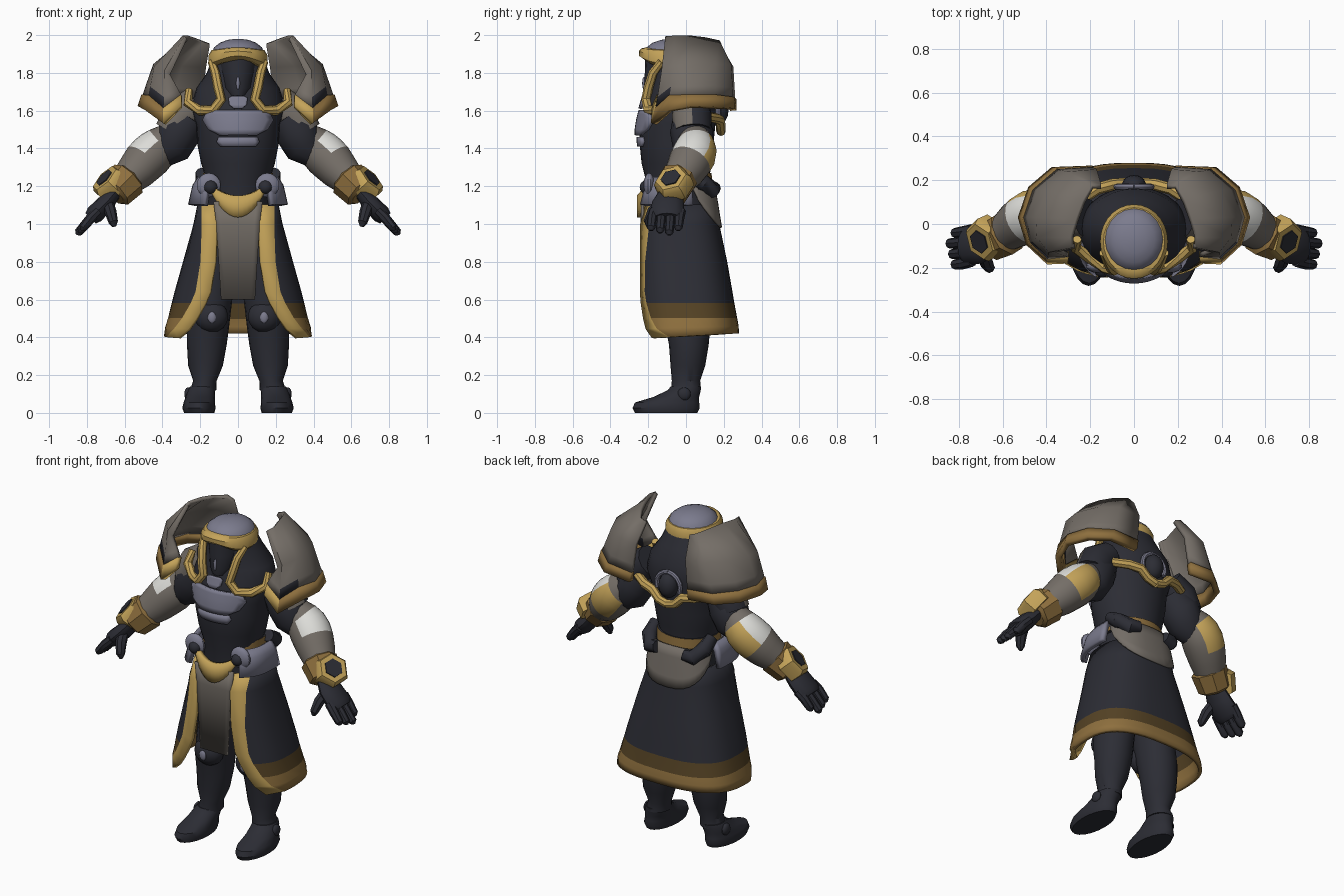
import bpy, bmesh, math
from mathutils import Vector, Matrix

cube = bpy.data.objects.get("Cube")
if cube:
    bpy.data.objects.remove(cube)


def material(name, *rgb):
    m = bpy.data.materials.new(name)
    m.use_nodes = True
    m.diffuse_color = (*rgb, 1)
    m.node_tree.nodes["Principled BSDF"].inputs["Base Color"].default_value = (*rgb, 1)
    return m


DARK = material("charcoal", .025, .026, .035)
GOLD = material("gold", .55, .365, .1)
BRONZE = material("bronze", .27, .16, .048)
BROWN = material("dark bronze", .09, .055, .018)
GREY = material("warm grey", .175, .155, .135)
STEEL = material("lavender steel", .2, .2, .27)
WHITE = material("off white", .72, .72, .69)
parts = []


def finish(name, bm, mats, thick=0, mirror=False):
    bmesh.ops.recalc_face_normals(bm, faces=bm.faces)
    mesh = bpy.data.meshes.new(name)
    bm.to_mesh(mesh)
    bm.free()
    ob = bpy.data.objects.new(name, mesh)
    bpy.context.collection.objects.link(ob)
    for m in mats:
        mesh.materials.append(m)
    if thick:
        mod = ob.modifiers.new("thickness", "SOLIDIFY")
        mod.thickness, mod.offset = thick, 0
    if mirror:
        mod = ob.modifiers.new("mirror", "MIRROR")
        mod.use_mirror_merge = False
    parts.append(ob)


def sheet(name, rows, mats, closed=False, rule=None, **options):
    """Skin rows of points; closed rows become a capped tube."""
    bm = bmesh.new()
    grid = [[bm.verts.new(p) for p in row] for row in rows]
    n = len(grid[0])
    for i in range(len(grid) - 1):
        for j in range(n if closed else n - 1):
            k = (j + 1) % n
            f = bm.faces.new((grid[i][j], grid[i][k], grid[i + 1][k], grid[i + 1][j]))
            if rule:
                f.material_index = rule(f.calc_center_median(), i, j)
    if closed:
        bm.faces.new(grid[0])
        bm.faces.new(grid[-1])
    finish(name, bm, mats, **options)


def stack(name, levels, mats, sides=20, **options):
    """Horizontal ellipses: z, x, y, x radius, y radius."""
    turn = [math.tau * k / sides for k in range(sides)]
    rows = [[(x + rx * math.cos(a), y + ry * math.sin(a), z) for a in turn]
            for z, x, y, rx, ry in levels]
    sheet(name, rows, mats, closed=True, **options)


def limb(name, pts, mats, flat=1, sides=12, mirror=True, **options):
    """Round sections along a path: x, y, z, radius."""
    path = [Vector(p[:3]) for p in pts]
    rows = []
    for i, p in enumerate(path):
        t = (path[min(i + 1, len(path) - 1)] - path[max(i - 1, 0)]).normalized()
        u = (Vector((0, 1, 0)) - t * t.y).normalized()
        v = t.cross(u) * flat
        turn = [math.tau * k / sides for k in range(sides)]
        rows.append([p + pts[i][3] * (u * math.cos(a) + v * math.sin(a)) for a in turn])
    sheet(name, rows, mats, closed=True, mirror=mirror, **options)


def ball(name, loc, size, mat, mirror=True):
    bm = bmesh.new()
    bmesh.ops.create_uvsphere(bm, u_segments=14, v_segments=8, radius=1,
                              matrix=Matrix.Translation(loc) @ Matrix.Diagonal((*size, 1)))
    finish(name, bm, [mat], mirror=mirror)


def sample(table, z):
    for a, b in zip(table, table[1:]):
        if z >= b[0]:
            break
    t = (z - a[0]) / (b[0] - a[0])
    return [p + (q - p) * t for p, q in zip(a, b)]


# Torso with sloping neck: z, x radius, y centre, y radius
TORSO = [(1.9, .13, -.06, .13), (1.8, .165, -.03, .15), (1.72, .22, -.015, .175),
         (1.62, .25, -.025, .195), (1.52, .22, -.045, .2), (1.42, .215, -.05, .195),
         (1.32, .195, -.05, .185), (1.22, .165, -.045, .165), (1.08, .17, -.04, .165)]
stack("torso", [(z, 0, cy, rx, ry) for z, rx, cy, ry in TORSO], [DARK], sides=28)


def chest_plate(name, profile, lift, thick):
    rows = []
    for z, half in profile:
        _, rx, cy, ry = sample(TORSO, z)
        xs = [half * k / 5 for k in range(-5, 6)]
        rows.append([(x, cy - lift - ry * math.sqrt(1 - (x / rx) ** 2), z) for x in xs])
    sheet(name, rows, [STEEL], thick=thick)


chest_plate("chest_plate", [(1.6, .11), (1.58, .165), (1.55, .18), (1.5, .15), (1.47, .09)],
            .012, .03)
chest_plate("rib_plate", [(1.46, .1), (1.435, .11), (1.41, .09)], .006, .02)
chest_plate("throat_badge", [(1.675, .03), (1.665, .05), (1.63, .045), (1.61, .02)], .02, .02)

# Head: mask, arched rim and dome
stack("mask", [(1.9, 0, -.085, .12, .13), (1.8, 0, -.1, .095, .118),
               (1.72, 0, -.12, .08, .105), (1.68, 0, -.13, .055, .09)], [DARK])
ball("mask_slit", (0, -.222, 1.745), (.01, .01, .035), STEEL, mirror=False)
rim = []
for z, rx, ry, arch in ((1.83, .135, .15, .05), (1.85, .155, .168, .04), (1.895, .155, .17, .02),
                        (1.92, .14, .155, .01), (1.925, .115, .13, .01)):
    ring = [math.tau * k / 28 for k in range(28)]
    rim.append([(rx * math.sin(a), -.08 - ry * math.cos(a),
                 z + arch * max(0, math.cos(a)) ** 3) for a in ring])
sheet("helmet_rim", rim, [GOLD], closed=True)
stack("helmet_dome", [(1.9, 0, -.072, .14, .15), (1.935, 0, -.072, .127, .137),
                      (1.96, 0, -.072, .095, .105), (1.975, 0, -.072, .055, .06),
                      (1.98, 0, -.072, .012, .015)], [STEEL])

# Collar border and back ornament
limb("collar_trim", [(.14, -.13, 1.86, .02), (.12, -.175, 1.8, .024), (.105, -.2, 1.72, .025),
                     (.09, -.21, 1.66, .026), (.13, -.2, 1.605, .027), (.2, -.155, 1.6, .027),
                     (.265, -.11, 1.64, .026), (.26, -.07, 1.71, .02)], [GOLD], sides=8)
limb("back_trim", [(.26, .1, 1.57, .025), (.17, .16, 1.56, .027), (.1, .18, 1.55, .027),
                   (.055, .185, 1.505, .025), (0, .185, 1.49, .025)], [GOLD], sides=8)
arc = [math.pi * k / 8 for k in range(6)]
limb("back_ring", [(.08 * math.sin(a), .17, 1.6 + .08 * math.cos(a), .014) for a in arc],
     [STEEL], sides=8)
ball("back_gem", (0, .17, 1.6), (.058, .055, .075), DARK, mirror=False)

# Shoulder shields, running from the back edge round to the front edge
SHIELD = [
    [(.15, .17, 1.95), (.19, .17, 1.965), (.23, .1, 1.98), (.26, .02, 1.99),
     (.285, -.06, 1.99), (.28, -.1, 1.99), (.27, -.1, 1.98)],
    [(.17, .24, 1.83), (.3, .23, 1.84), (.39, .15, 1.84), (.44, .03, 1.84),
     (.435, -.06, 1.83), (.385, -.12, 1.81), (.36, -.12, 1.79)],
    [(.19, .25, 1.66), (.35, .24, 1.67), (.455, .15, 1.68), (.495, .03, 1.68),
     (.465, -.08, 1.68), (.39, -.15, 1.61), (.3, -.14, 1.68)],
    [(.2, .25, 1.6), (.37, .245, 1.61), (.47, .16, 1.615), (.515, .03, 1.62),
     (.48, -.085, 1.6), (.39, -.17, 1.53), (.3, -.165, 1.62)]]
band = [Vector(p).lerp(Vector(q), .7) for p, q in zip(SHIELD[1], SHIELD[2])]
sheet("shoulder_shields", [*SHIELD[:2], band, SHIELD[2]], [GREY, DARK], thick=.022, mirror=True,
      rule=lambda c, i, j: int(i == 2 and j == 4))
sheet("shoulder_shield_trim", SHIELD[2:], [BRONZE, GOLD], thick=.034, mirror=True,
      rule=lambda c, i, j: int(j == 5))


# Arms: the elbow is white on the outside and gold behind
def elbow(c, i, j):
    if not 0 < i < 4:
        return 0
    return 1 if 2 < j < 11 else 2 if j < 3 or j > 20 else 0


limb("shoulders", [(.22, .03, 1.64, .09), (.3, .03, 1.58, .105), (.34, .035, 1.49, .1)],
     [DARK, GREY], rule=lambda c, i, j: int(c.y < .05))
limb("upper_arms", [(.25, .02, 1.57, .09), (.31, .03, 1.49, .115), (.35, .035, 1.41, .105),
                    (.41, .035, 1.36, .07)], [DARK])
limb("forearms", [(.36, .045, 1.46, .08), (.4, .05, 1.425, .1), (.43, .05, 1.395, .113),
                  (.465, .04, 1.36, .118), (.5, .02, 1.325, .115), (.54, -.005, 1.28, .105),
                  (.61, -.055, 1.21, .08)], [GREY, WHITE, GOLD], sides=24, rule=elbow)
limb("bracers", [(.57, -.035, 1.25, .085), (.58, -.04, 1.24, .105), (.65, -.075, 1.17, .095),
                 (.66, -.08, 1.16, .075)], [BRONZE], sides=8)
limb("bracer_plates", [(.645, -.05, 1.185, .1), (.69, -.073, 1.228, .103),
                       (.707, -.081, 1.244, .085)], [GOLD], sides=6)
limb("bracer_inlays", [(.69, -.073, 1.228, .057), (.711, -.083, 1.248, .055)], [DARK], sides=6)

# Hands
limb("palms", [(.64, -.075, 1.18, .06), (.7, -.095, 1.11, .085), (.76, -.1, 1.05, .09),
               (.78, -.1, 1.03, .07)], [DARK], flat=.55)
for k in range(4):
    y = -.17 + k * .048
    reach = .05 + .012 * (k % 3)
    limb("finger", [(.74, y, 1.07, .026), (.78, y - .01, 1.03, .027),
                    (.77 + reach, y - .015, 1.03 - reach, .023),
                    (.775 + reach, y - .015, 1.015 - reach, .01)], [DARK], sides=8)
limb("thumbs", [(.69, -.13, 1.11, .032), (.675, -.175, 1.065, .032), (.66, -.2, 1.01, .025),
                (.655, -.2, .985, .01)], [DARK], sides=8)

# Long coat skirt: z, x radius, y centre, y radius, front edge x
SKIRT = [(1.27, .175, -.03, .15, .1), (1.1, .205, -.035, .185, .11), (1, .225, -.04, .205, .11),
         (.8, .28, -.018, .225, .118), (.64, .325, -.005, .24, .145), (.58, .34, 0, .245, .17),
         (.5, .36, .008, .252, .215), (.45, .375, .012, .256, .255), (.405, .382, .013, .256, .31)]
BOXY = .75


def skirt_point(z, a, lift=0):
    _, rx, cy, ry, _ = sample(SKIRT, z)
    s, c = (math.copysign(abs(v) ** BOXY, v) for v in (math.sin(a), math.cos(a)))
    y = cy - (ry + lift) * c
    return ((rx + lift) * s, y, z + max(0, .5 - z) * .6 * y)


def skirt_angles(rx, edge):
    a, b = (math.asin(min(x / rx, .97) ** (1 / BOXY)) for x in (edge, edge + .075))
    mid = [b + (math.tau - 2 * b) * k / 28 for k in range(29)]
    return [a] + mid + [math.tau - a]


def skirt_colour(c, i, j):
    if j in (0, 29):
        return 1
    return 0 if i < 4 else 2 if i == 4 else 3


sheet("coat_skirt", [[skirt_point(r[0], a) for a in skirt_angles(r[1], r[4])] for r in SKIRT[1:]],
      [DARK, GOLD, BROWN, BRONZE], rule=skirt_colour, thick=.022)
flap = [math.radians(105 + 150 * k / 16) for k in range(17)]
drop = [.03 + .21 * math.sin(math.pi * k / 16) ** .7 for k in range(17)]
sheet("back_flap", [[skirt_point(1.22 - d * v / 4, a, .016) for a, d in zip(flap, drop)]
                    for v in range(5)], [GREY], thick=.012)
sheet("front_cloth", [[(half * k / 4, -.232 + .15 * (half * k / 4) ** 2, z) for k in range(-4, 5)]
                      for z, half in ((1.12, .13), (1, .115), (.6, .09))], [GREY], thick=.016)

# Belt, buckle and hip armour
stack("belt", [(1.2, 0, -.03, .185, .172), (1.27, 0, -.03, .185, .165)], [DARK, BRONZE],
      sides=28, rule=lambda c, i, j: int(c.y > -.16))
span = [k / 6 for k in range(-6, 7)]
sheet("buckle", [[(.135 * u, -.245 + .04 * u * u, low + rise * u * u) for u in span]
                 for low, rise in ((1.15, .05), (1.09, .08), (1.035, .13))], [GOLD], thick=.03)
sheet("hip_guards", [[skirt_point(z, math.radians(g), lift) for g in range(36, 103, 6)]
                     for z, lift in ((1.24, .02), (1.2, .04), (1.1, .045))],
      [STEEL], thick=.03, mirror=True)
ball("hip_knob_plates", (.155, -.195, 1.205), (.065, .03, .065), STEEL)
ball("hip_knobs", (.145, -.21, 1.195), (.037, .035, .037), DARK)
limb("hip_straps", [(.19, .02, 1.27, .035), (.185, .09, 1.22, .045), (.14, .14, 1.18, .045),
                    (.09, .15, 1.19, .035)], [DARK], sides=10)

# Legs and boots
stack("legs", [(1, .1, 0, .095, .11), (.6, .14, 0, .11, .13), (.45, .16, .01, .112, .118),
               (.36, .165, .015, .105, .105), (.25, .172, .01, .092, .092),
               (.17, .175, 0, .062, .075), (.12, .185, 0, .07, .08)], [DARK], mirror=True)
ball("knee_guards", (.14, -.08, .51), (.09, .07, .085), DARK)
ball("knee_studs", (.138, -.145, .505), (.022, .012, .03), STEEL)
stack("boots", [(0, .205, -.105, .08, .165), (.025, .207, -.105, .088, .178),
                (.055, .205, -.1, .083, .17), (.085, .2, -.05, .077, .12),
                (.12, .193, -.01, .073, .088), (.14, .188, 0, .066, .08)], [DARK], mirror=True)
ball("ankle_studs", (.265, -.01, .1), (.02, .035, .035), DARK)

# Smooth shading with crisp corners
bpy.ops.object.select_all(action="DESELECT")
for ob in parts:
    ob.select_set(True)
bpy.context.view_layer.objects.active = parts[0]
bpy.ops.object.shade_smooth_by_angle(angle=math.radians(38))
